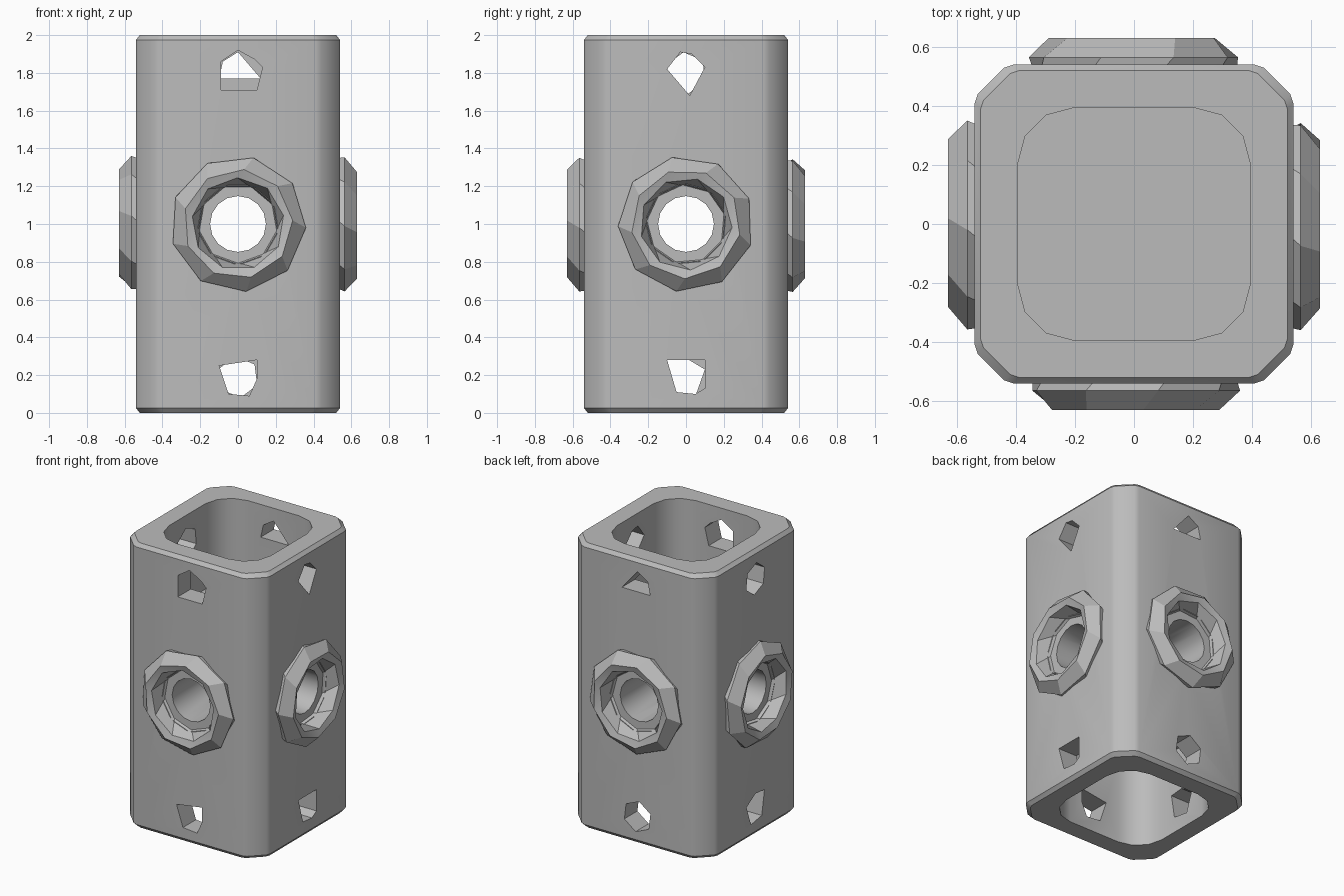
import bpy, bmesh
from math import cos, sin, pi, radians
from mathutils import Matrix, Vector

cube = bpy.data.objects.get("Cube")
if cube:
    bpy.data.objects.remove(cube)

grey = bpy.data.materials.new("mid grey")
grey.use_nodes = True
colour = (0.5, 0.5, 0.5, 1)
grey.diffuse_color = colour
grey.node_tree.nodes["Principled BSDF"].inputs["Base Color"].default_value = colour


def loft(name, rings, closed=False):
    """Skin a list of point rings; cap the ends, or join last to first."""
    bm = bmesh.new()
    loops = [[bm.verts.new(p) for p in ring] for ring in rings]
    n = len(loops[0])
    pairs = list(zip(loops, loops[1:]))
    if closed:
        pairs.append((loops[-1], loops[0]))
    else:
        bm.faces.new(loops[0])
        bm.faces.new(loops[-1])
    for a, b in pairs:
        for i in range(n):
            j = (i + 1) % n
            bm.faces.new((a[i], a[j], b[j], b[i]))
    bmesh.ops.recalc_face_normals(bm, faces=bm.faces)
    mesh = bpy.data.meshes.new(name)
    bm.to_mesh(mesh)
    bm.free()
    mesh.materials.append(grey)
    obj = bpy.data.objects.new(name, mesh)
    bpy.context.collection.objects.link(obj)
    return obj


def on_side(k, points, depth):
    """Place flat (across, height) points at a depth on side k (0 = front)."""
    turn = Matrix.Rotation(k * pi / 2, 3, "Z")
    return [turn @ Vector((u, -depth, v)) for u, v in points]


def circle(radius, n, phase=0.0):
    return [(radius * cos(phase + 2 * pi * i / n),
             1 + radius * sin(phase + 2 * pi * i / n)) for i in range(n)]


def square(corner, z, inset=0.0):
    """Repeat one corner's points on all four corners at height z."""
    pts = []
    for k in range(4):
        turn = Matrix.Rotation(k * pi / 2, 3, "Z")
        pts += [turn @ Vector((x - inset, y - inset, z)) for x, y in corner]
    return pts


def cut(target, cutter):
    mod = target.modifiers.new("cut", "BOOLEAN")
    mod.operation = "DIFFERENCE"
    mod.solver = "EXACT"
    mod.object = cutter
    bpy.context.view_layer.objects.active = target
    bpy.ops.object.modifier_apply(modifier=mod.name)
    bpy.data.objects.remove(cutter)


def smooth(obj, degrees):
    bpy.ops.object.select_all(action="DESELECT")
    obj.select_set(True)
    bpy.context.view_layer.objects.active = obj
    bpy.ops.object.shade_smooth_by_angle(angle=radians(degrees))


# Square post with softened corner chamfers
outer = [(0.54, 0.41), (0.53, 0.44), (0.44, 0.53), (0.41, 0.54)]
body = loft("square_post", [square(outer, 0, 0.02), square(outer, 0.025),
                            square(outer, 1.975), square(outer, 2, 0.02)])

# Rounded socket in each end
inner = [(0.2 + 0.195 * cos(i * pi / 6), 0.2 + 0.195 * sin(i * pi / 6)) for i in range(4)]
for low, high in ((-0.1, 0.6), (1.4, 2.1)):
    cut(body, loft("socket_cutter", [square(inner, low), square(inner, high)]))

# Two crossing bores
for k in (0, 1):
    bore = circle(0.148, 16)
    cut(body, loft("bore_cutter", [on_side(k, bore, -0.8), on_side(k, bore, 0.8)]))

# Rough pin holes: top and bottom outline for front, right, back, left
hexagon = [(0.11 * cos(i * pi / 3 + 0.4), 0.11 * sin(i * pi / 3 + 0.4)) for i in range(6)]
pin_holes = [
    ([(-.09, -.09), (.1, -.09), (.13, .03), (.09, .07), (0, .12), (-.09, .06)],
     [(-.1, .06), (.1, .09), (.1, -.01), (.06, -.1), (-.05, -.09)]),
    ([(.02, -.12), (.1, .03), (.03, .1), (-.03, .11), (-.1, .02)],
     [(-.1, .09), (.1, .09), (.1, -.06), (.05, -.09), (-.05, -.08)]),
    ([(-.12, -.03), (.1, -.03), (.08, .06), (0, .11)], hexagon),
    (hexagon, [(-.1, .04), (0, .1), (.1, .09), (.07, -.08), (-.05, -.1)]),
]
for k, pair in enumerate(pin_holes):
    for outline, height in zip(pair, (1.8, 0.19)):
        points = [(u, height + v) for u, v in outline]
        cut(body, loft("pin_cutter", [on_side(k, points, 0.3), on_side(k, points, 0.6)]))

# Faceted collar and shallow recess around each bore mouth
profile = [(0.35, 0.515), (0.36, 0.565), (0.29, 0.63), (0.245, 0.615), (0.205, 0.515)]
names = ["front", "right", "back", "left"]
for k, degrees in enumerate((30, 15, 25, 40)):
    phase = radians(degrees)
    recess = circle(0.215, 9, phase)
    cut(body, loft("recess_cutter", [on_side(k, recess, 0.52), on_side(k, recess, 0.6)]))
    rings = [on_side(k, circle(r, 9, phase + 0.12 * i * (i < 4)), d)
             for i, (r, d) in enumerate(profile)]
    collar = loft(names[k] + "_collar", rings, closed=True)
    smooth(collar, 15)

smooth(body, 35)
